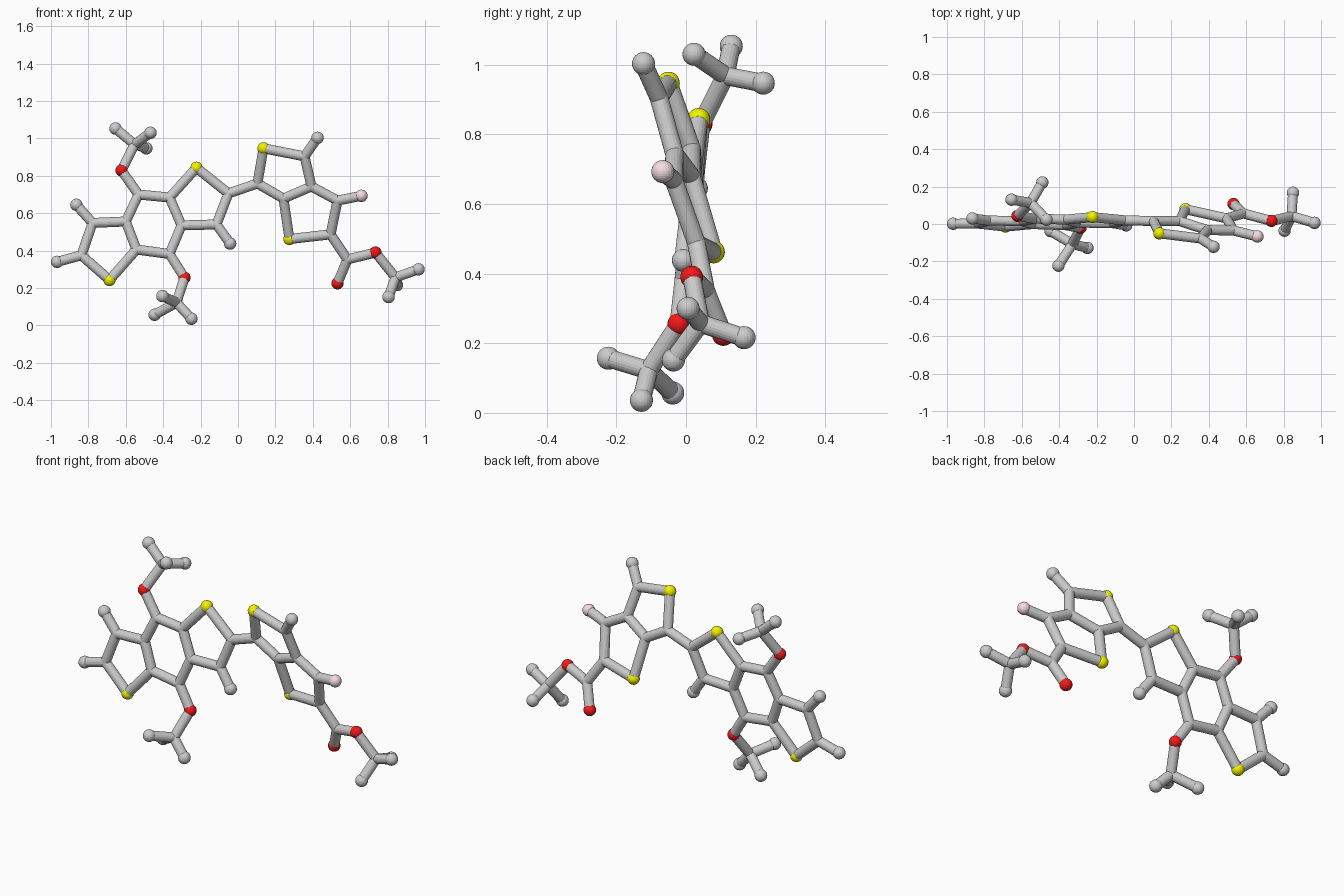
import bpy, bmesh
from mathutils import Vector, Matrix

if "Cube" in bpy.data.objects:
    bpy.data.objects.remove(bpy.data.objects["Cube"])

BALL, STICK = 0.033, 0.0265


def material(name, rgb):
    m = bpy.data.materials.new(name)
    m.diffuse_color = (*rgb, 1)
    m.use_nodes = True
    m.node_tree.nodes["Principled BSDF"].inputs["Base Color"].default_value = m.diffuse_color
    return m


YELLOW = material("yellow", (0.9, 0.9, 0.0))
RED = material("red", (0.9, 0.01, 0.01))
PINK = material("pink", (0.9, 0.72, 0.76))


def finish(name, bm, mat=None):
    me = bpy.data.meshes.new(name)
    bm.to_mesh(me)
    bm.free()
    ob = bpy.data.objects.new(name, me)
    bpy.context.collection.objects.link(ob)
    if mat:
        me.materials.append(mat)


def add_ball(bm, p, r):
    bmesh.ops.create_uvsphere(bm, u_segments=24, v_segments=16, radius=r,
                              matrix=Matrix.Translation(p))


def add_stick(bm, a, b):
    d = b - a
    rot = d.to_track_quat('Z', 'Y').to_matrix().to_4x4()
    bmesh.ops.create_cone(bm, cap_ends=True, segments=20, radius1=STICK, radius2=STICK,
                          depth=d.length, matrix=Matrix.Translation((a + b) / 2) @ rot)


def balls(name, points, r=BALL, mat=None):
    bm = bmesh.new()
    for p in points:
        add_ball(bm, P[p], r)
    finish(name, bm, mat)


def sticks(name, *paths):
    # each path is a run of joint names linked by sticks
    bm = bmesh.new()
    for path in paths:
        names = path.split()
        for a, b in zip(names, names[1:]):
            add_stick(bm, P[a], P[b])
    finish(name, bm)


# Left sheet joints (x, z); depth follows the sheet's tilt
left = {
    "h1": (-.967, .34), "c1": (-.837, .375), "c2": (-.778, .548), "h2": (-.864, .645),
    "c3": (-.60, .556), "c4": (-.543, .406), "s1": (-.687, .243), "c5": (-.532, .70),
    "c6": (-.366, .684), "c7": (-.302, .535), "c8": (-.366, .382), "o1": (-.623, .829),
    "o2": (-.286, .255), "s2": (-.222, .843), "c9": (-.051, .706), "c10": (-.115, .54),
    "h3": (-.042, .438),
}
# Right sheet joints (x, z)
right = {
    "c11": (.104, .759), "s3": (.136, .947), "c12": (.356, .904), "h4": (.425, 1.003),
    "c13": (.393, .743), "c14": (.243, .679), "s4": (.275, .462), "c15": (.495, .487),
    "c16": (.532, .668), "f": (.66, .693), "c17": (.585, .353), "o3": (.532, .225),
    "o4": (.735, .39),
}
P = {k: Vector((x, -.052 - .02 * x + .1 * z, z)) for k, (x, z) in left.items()}
P.update({k: Vector((x, .278 - .186 * x - .32 * z, z)) for k, (x, z) in right.items()})

# Three-pronged end groups: hub, then three tips
tripods = {
    "upper_left": ("o1", [(-.553, .113, .968), (-.655, .13, 1.053),
                          (-.468, .023, 1.03), (-.49, .222, .947)]),
    "lower_left": ("o2", [(-.329, -.107, .122), (-.446, -.038, .057),
                          (-.249, -.128, .036), (-.404, -.223, .157)]),
    "right": ("o4", [(.842, .042, .257), (.965, .006, .30),
                     (.805, -.036, .152), (.85, .167, .216)]),
}
for name, (root, pts) in tripods.items():
    keys = [name + s for s in ("_hub", "_a", "_b", "_c")]
    P.update(zip(keys, map(Vector, pts)))
    hub = keys[0]
    sticks(name + "_tripod_sticks", f"{root} {hub}", *[f"{hub} {k}" for k in keys[1:]])
    balls(name + "_tripod_hub", [hub], STICK)
    balls(name + "_tripod_tips", keys[1:])

# Ring frameworks
sticks("left_rings", "c3 c4 s1 c1 c2 c3 c5 c6 c7 c8 c4", "c6 s2 c9 c10 c7")
sticks("right_rings", "c14 c11 s3 c12 c13 c14 s4 c15 c16 c13")
# Links and side branches
sticks("ring_bridge", "c9 c11")
sticks("left_branches", "c1 h1", "c2 h2", "c10 h3", "c5 o1", "c8 o2")
sticks("right_branches", "c12 h4", "c16 f", "c15 c17 o3", "c17 o4")

# Balls
balls("rounded_joints", [k for k in P if k[0] == "c"], STICK)
balls("grey_end_balls", ["h1", "h2", "h3", "h4"])
balls("yellow_balls", ["s1", "s2", "s3", "s4"], 0.0325, YELLOW)
balls("red_balls", ["o1", "o2", "o3", "o4"], 0.0325, RED)
balls("pink_ball", ["f"], BALL, PINK)
